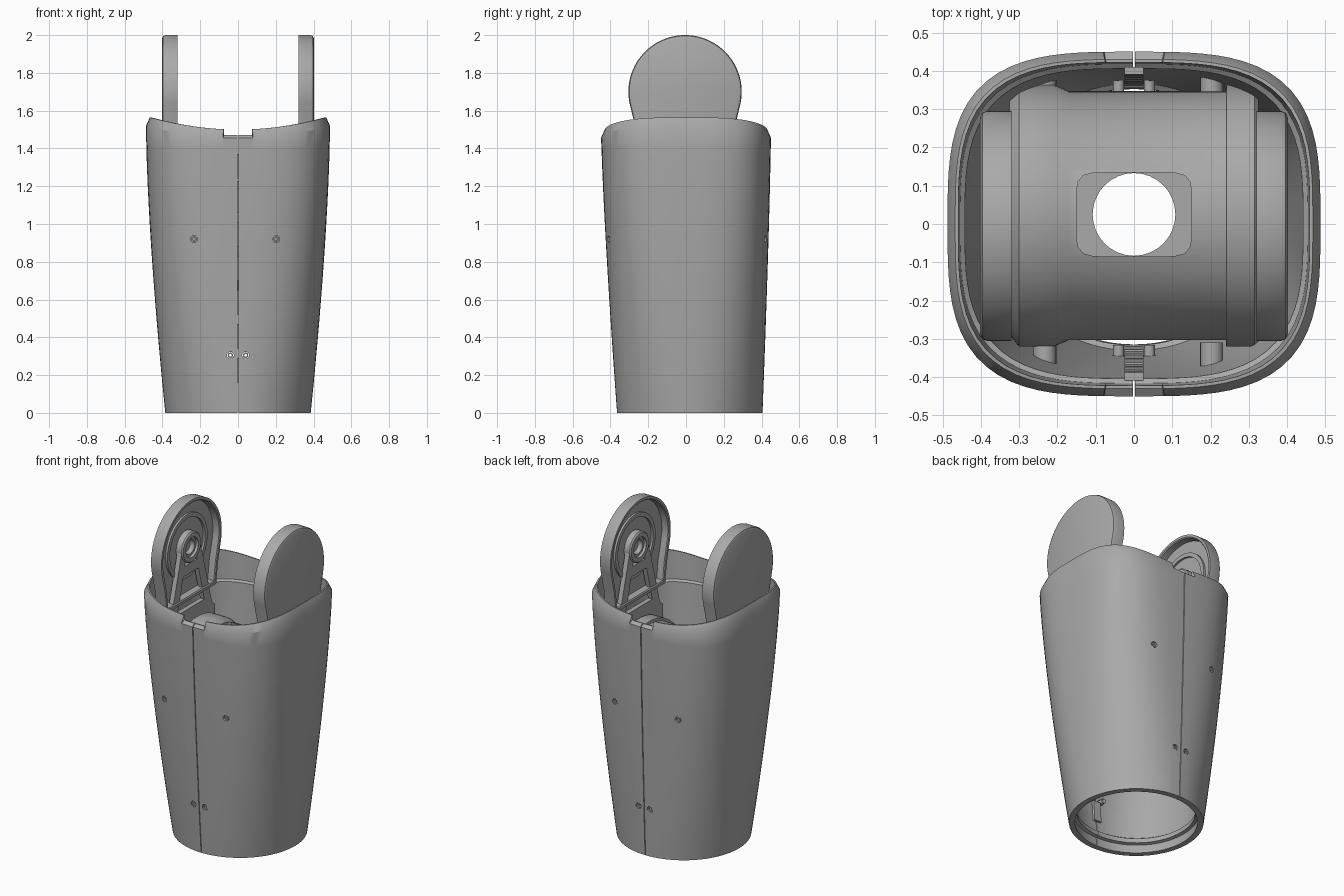
import bpy, bmesh, math
from mathutils import Matrix, Vector

cube = bpy.data.objects.get("Cube")
if cube:
    bpy.data.objects.remove(cube, do_unlink=True)

grey = bpy.data.materials.new("plain_grey")
grey.use_nodes = True
grey.diffuse_color = (0.4, 0.4, 0.4, 1)
grey.node_tree.nodes["Principled BSDF"].inputs["Base Color"].default_value = (0.4, 0.4, 0.4, 1)


def finish(name, bm):
    bmesh.ops.recalc_face_normals(bm, faces=bm.faces)
    mesh = bpy.data.meshes.new(name)
    bm.to_mesh(mesh)
    bm.free()
    mesh.materials.append(grey)
    ob = bpy.data.objects.new(name, mesh)
    bpy.context.scene.collection.objects.link(ob)
    return ob


def smooth(ob, angle=30):
    bpy.ops.object.select_all(action='DESELECT')
    ob.select_set(True)
    bpy.context.view_layer.objects.active = ob
    bpy.ops.object.shade_smooth_by_angle(angle=math.radians(angle))


def loft(name, rings, wrap=False):
    """Skin closed rings; cap both ends, or join last to first."""
    bm = bmesh.new()
    rows = [[bm.verts.new(p) for p in ring] for ring in rings]
    pairs = list(zip(rows, rows[1:]))
    if wrap:
        pairs.append((rows[-1], rows[0]))
    else:
        bm.faces.new(rows[0])
        bm.faces.new(rows[-1])
    for a, b in pairs:
        for i in range(len(a)):
            j = (i + 1) % len(a)
            bm.faces.new((a[i], a[j], b[j], b[i]))
    return finish(name, bm)


def lathe(name, profile, loc, axis="X", segs=64, wrap=False):
    """Revolve (along, radius) pairs about an axis."""
    k = "XYZ".index(axis)
    rings = []
    for d, r in profile:
        ring = []
        for i in range(segs):
            a = math.tau * i / segs
            p = [r * math.cos(a), r * math.sin(a)]
            p.insert(k, d)
            ring.append(Vector(p) + Vector(loc))
        rings.append(ring)
    return loft(name, rings, wrap)


def prism(name, pts, x0, x1):
    return loft(name, [[(x, y, z) for y, z in pts] for x in (x0, x1)])


def cut(ob, cutter):
    cutter.hide_render = True
    mod = ob.modifiers.new("cut", 'BOOLEAN')
    mod.object = cutter
    mod.solver = 'EXACT'
    bpy.context.view_layer.objects.active = ob
    bpy.ops.object.modifier_apply(modifier=mod.name)
    bpy.data.objects.remove(cutter, do_unlink=True)


# Housing cross-section: round at the foot, squarish at the top
def section(z):
    u = max(0, 1 - z / 1.5)
    front = 0.45 - 0.085 * u ** 1.3
    back = 0.45 - 0.045 * u ** 1.3
    return 0.487 - 0.102 * u ** 1.5, (front + back) / 2, (back - front) / 2, 2 + 1.3 * (1 - u)


def wall_point(angle, z, inset):
    a, b, yc, n = section(z)
    c, s = math.cos(angle), math.sin(angle)
    r = (abs(c / (a - inset)) ** n + abs(s / (b - inset)) ** n) ** (-1 / n)
    return r * c, r * s + yc


def wall_y(x, z, sign):
    a, b, yc, n = section(z)
    return yc + sign * b * (1 - abs(x / a) ** n) ** (1 / n)


# Two half shells that meet at the centre seam
half = [0.3, 5, 9.8, 10.1] + list(range(14, 90, 4))
angles = [math.radians(d - 90) for d in half] + [0] + [math.radians(90 - d) for d in reversed(half)]
levels = [i * 0.1 for i in range(15)]
outer = [(z, 0, 0) for z in levels] + [(1.5, 0, 0.045), (1.5, 0.02, 0)]
inner = [(1.5, 0.028, 0), (1.36, 0.03, 0), (1.35, 0.042, 0)]
inner += [(z, 0.042, 0) for z in reversed(levels[1:14])] + [(0.09, 0.055, 0), (0.06, 0.055, 0), (0.055, 0.035, 0), (0, 0.035, 0)]
screws = [(0.218, 0.92), (0.04, 0.305)]

for side, word in ((1, "left"), (-1, "right")):
    rings = []
    for ang in angles:
        ring = []
        for z, inset, drop in outer + inner:
            x, y = wall_point(ang, z, inset)
            if z == 1.5:
                x0 = wall_point(ang, z, 0)[0]
                z += 0.06 * (x0 / 0.47) ** 2 - drop
                if x0 < 0.08 and not drop:
                    z -= 0.03
            ring.append((side * x, y, z))
        rings.append(ring)
    shell = loft(word + "_shell", rings)
    for sx, sz in screws:
        for sign in (-1, 1):
            x = side * sx - 0.015 * (sx > 0.1)
            y = wall_y(x, sz, sign)
            cut(shell, lathe("hole_cutter", [(-0.08, 0.018), (0.06, 0.018)], (x, y, sz), "Y", 20))
            # Sunken screw with a socket, held by a post
            prof = [(-0.006, 0.0145), (-0.006, 0.007), (-0.03, 0.007), (-0.07, 0.0145)]
            screw = lathe("screw", [(-sign * -d, r) for d, r in prof], (x, y, sz), "Y", 20, True)
            smooth(screw)
            if sx > 0.1:
                post = [(-0.035, 0.03), (-0.035, 0.018), (-0.1, 0.018), (-0.1, 0.03)]
                smooth(lathe("screw_post", [(sign * d, r) for d, r in post], (x, y, sz), "Y", 24, True))
    smooth(shell)

# Short tabs bridging the seam inside
for sign, word in ((-1, "front"), (1, "back")):
    for i in range(7):
        z = 0.16 + i * 0.18
        ya, yb = (wall_y(0, h, sign) - sign * 0.038 for h in (z, z + 0.13))
        prism(word + "_seam_tab", [(ya, z), (ya - sign * 0.02, z), (yb - sign * 0.02, z + 0.13), (yb, z + 0.13)], -0.025, 0.025)

# Drum lying across the housing, with stepped flanges
DY, DZ = 0.022, 0.92
drum = lathe("drum", [(-0.325, 0.31), (-0.31, 0.33), (-0.3, 0.342), (-0.21, 0.342), (-0.17, 0.325), (0.24, 0.325),
                      (0.241, 0.342), (0.315, 0.342), (0.325, 0.33)], (0, DY, DZ), segs=96)


def rounded(z):
    ring = []
    for i in range(48):
        a = math.tau * i / 48
        c, s = math.cos(a), math.sin(a)
        r = (abs(c / 0.15) ** 7 + abs(s / 0.11) ** 7) ** (-1 / 7)
        ring.append((r * c, r * s + 0.025, z))
    return ring


cut(drum, loft("window_cutter", [rounded(1.08), rounded(1.5)]))
cut(drum, lathe("bore_cutter", [(0.4, 0.108), (1.3, 0.108)], (0, 0.025, 0), "Z", 32))
smooth(drum)

# Side caps, pivots and brackets
HZ = 1.7
arc = [math.radians(-12 + 204 * i / 56) for i in range(57)]
outline = [(0.3 * math.cos(a) - 0.005, 0.3 * math.sin(a)) for a in arc]
outline += [(-0.265, -0.2), (-0.25, -0.32), (0.24, -0.32), (0.255, -0.2)]

for side, word in ((1, "left"), (-1, "right")):
    # Hollow cap, open towards the centre
    steps = [(0.365, 0.92), (0.325, 0.93), (0.32, 0.95), (0.32, 1), (0.385, 1), (0.396, 0.985), (0.402, 0.94)]
    cap = loft(word + "_cap", [[(side * x, y * s, HZ + z * s) for y, z in outline] for x, s in steps])
    smooth(cap)
    # Raised ring inside the cap
    ring = [(0.37, 0.2), (0.352, 0.2), (0.352, 0.175), (0.37, 0.175)]
    smooth(lathe(word + "_cap_ring", [(side * x, r) for x, r in ring], (0, 0, HZ), wrap=True))
    # Pivot hub
    hub = [(0.37, 0.095), (0.328, 0.095), (0.32, 0.088), (0.32, 0.062), (0.335, 0.06), (0.335, 0.045), (0.37, 0.045)]
    smooth(lathe(word + "_hub", [(side * x, r) for x, r in hub], (0, 0, HZ), wrap=True))
    # Splayed legs, cross bar and foot plate
    x0, x1 = side * 0.328, side * 0.358
    for s in (-1, 1):
        prism(word + "_bracket_leg", [(s * 0.092, HZ), (s * 0.05, HZ - 0.06), (s * 0.165, 1.2), (s * 0.23, 1.2)], x0, x1)
    prism(word + "_bracket_bar", [(-0.09, 1.54), (0.09, 1.54), (0.1, 1.6), (-0.1, 1.6)], x0, x1)
    prism(word + "_bracket_foot", [(-0.25, 0.75), (0.25, 0.75), (0.24, 1.25), (0.15, 1.32), (-0.15, 1.32), (-0.24, 1.25)], x0, x1)
